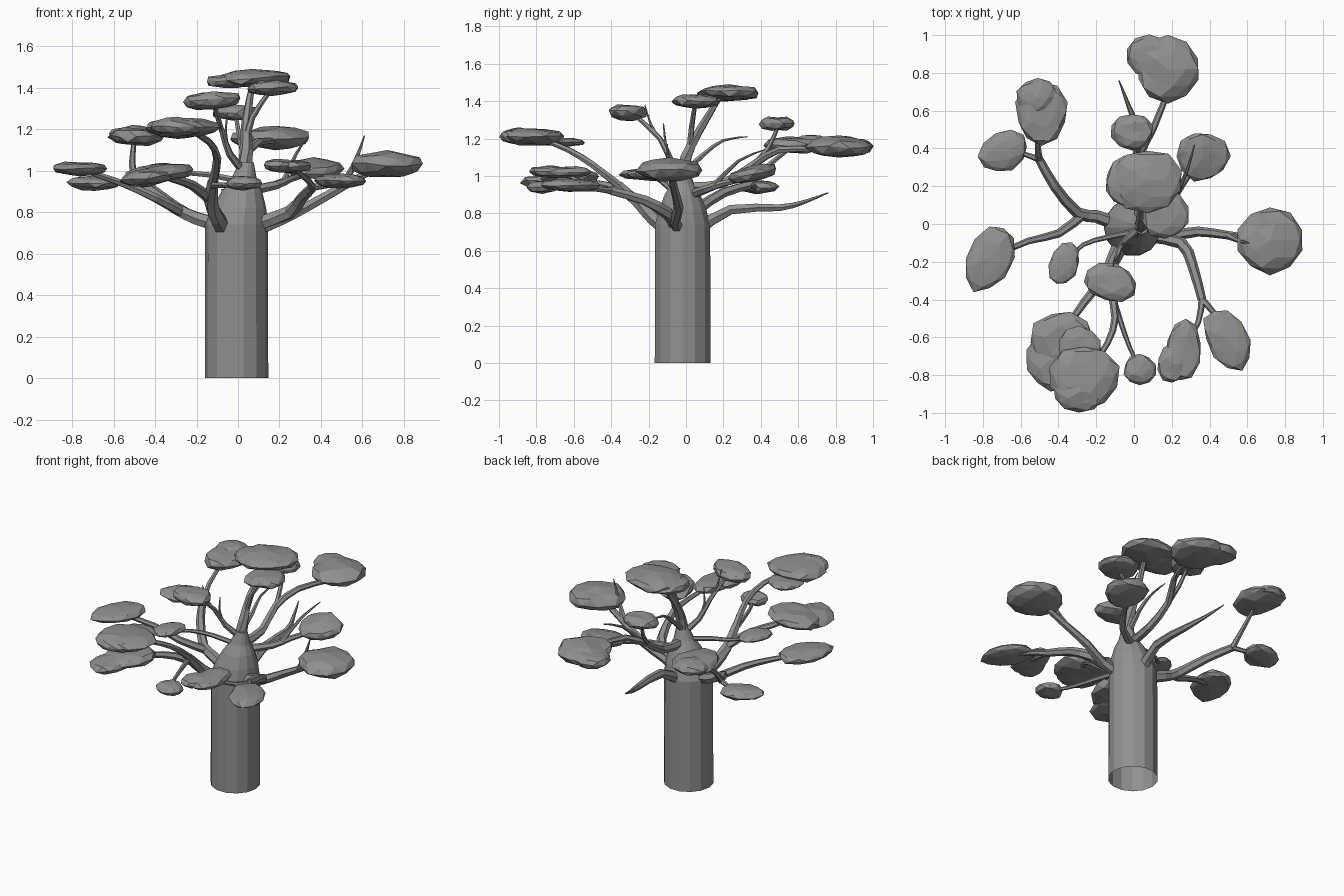
import bpy, bmesh, math, random
from mathutils import Vector, Matrix

cube = bpy.data.objects.get("Cube")
if cube:
    bpy.data.objects.remove(cube, do_unlink=True)
random.seed(4)

GREY = (0.28, 0.28, 0.28, 1)
mat = bpy.data.materials.new("matte grey")
mat.use_nodes = True
mat.diffuse_color = GREY
bsdf = mat.node_tree.nodes["Principled BSDF"]
bsdf.inputs["Base Color"].default_value = GREY
bsdf.inputs["Roughness"].default_value = 0.9


def add_mesh(name, bm):
    mesh = bpy.data.meshes.new(name)
    bm.to_mesh(mesh)
    bm.free()
    mesh.materials.append(mat)
    obj = bpy.data.objects.new(name, mesh)
    bpy.context.collection.objects.link(obj)


def skin_rings(bm, rings):
    for low, high in zip(rings, rings[1:]):
        for i in range(len(low)):
            j = (i + 1) % len(low)
            bm.faces.new((low[i], low[j], high[j], high[i]))


# Trunk: straight bottle tapering into the leader, open underneath
def trunk():
    bm = bmesh.new()
    profile = [(0, .153), (.74, .151), (.82, .13), (.9, .098), (.96, .062), (1.04, .035)]
    rings = []
    for z, r in profile:
        lean = max(0, z - .74) * .16
        rings.append([bm.verts.new((-.007 + lean + r * math.cos(math.tau * i / 14),
                                    -.018 + r * math.sin(math.tau * i / 14), z))
                      for i in range(14)])
    skin_rings(bm, rings)
    bm.faces.new(rings[-1])
    add_mesh("trunk", bm)


# Branch: six-sided tube along a softened path, tapering to its tip
def branch(name, points, r0, r1):
    pts = [Vector(p) for p in points]
    path = []
    for i in range(len(pts) - 1):
        a, b, c, d = pts[max(i - 1, 0)], pts[i], pts[i + 1], pts[min(i + 2, len(pts) - 1)]
        for t in (0, .5):
            path.append(.5 * (2 * b + (c - a) * t + (2 * a - 5 * b + 4 * c - d) * t * t
                              + (3 * b - a - 3 * c + d) * t ** 3))
    path.append(pts[-1])
    bm = bmesh.new()
    rings = []
    for i, p in enumerate(path):
        along = (path[min(i + 1, len(path) - 1)] - path[max(i - 1, 0)]).normalized()
        turn = along.to_track_quat("Z", "Y")
        r = r0 + (r1 - r0) * i / (len(path) - 1)
        rings.append([bm.verts.new(p + turn @ Vector((r * math.cos(k * math.tau / 6),
                                                      r * math.sin(k * math.tau / 6), 0)))
                      for k in range(6)])
    skin_rings(bm, rings)
    bm.faces.new(rings[0][::-1])
    bm.faces.new(rings[-1])
    add_mesh(name, bm)


# Leaf pad: flattened faceted ball with an uneven, lobed rim
def leaf_pad(name, x, y, z, rx, ry, rz, turn=0, tilt=0):
    bm = bmesh.new()
    bmesh.ops.create_icosphere(bm, subdivisions=2, radius=1)
    phase = random.uniform(0, math.tau)
    for v in bm.verts:
        angle = math.atan2(v.co.y, v.co.x)
        rim = 1.03 + .04 * math.sin(3 * angle + phase) + random.uniform(-.05, .05)
        v.co.x *= rim
        v.co.y *= rim
        v.co.z = math.copysign(abs(v.co.z) ** .8, v.co.z) + random.uniform(-.15, .15)
    place = (Matrix.Translation((x, y, z)) @ Matrix.Rotation(math.radians(turn), 4, "Z")
             @ Matrix.Rotation(math.radians(tilt), 4, "Y") @ Matrix.Diagonal((rx, ry, rz, 1)))
    bm.transform(place)
    add_mesh(name, bm)


trunk()

# Left limb and its bare twig
branch("left_limb", [(.09, -.04, .72), (.2, -.06, .76), (.34, -.04, .83), (.5, -.06, .92), (.66, -.08, 1.01)], .035, .018)
branch("left_twig", [(.5, -.06, .92), (.56, -.09, 1.03), (.61, -.1, 1.17)], .022, .003)
# Front left limb with two forks
branch("front_left_limb", [(.08, -.06, .74), (.25, -.1, .8), (.31, -.22, .87), (.36, -.4, .92)], .038, .023)
branch("front_left_fork_inner", [(.36, -.4, .92), (.34, -.52, .95), (.27, -.65, 1.01)], .019, .011)
branch("front_left_fork_outer", [(.36, -.4, .92), (.43, -.48, .93), (.49, -.6, .94)], .019, .011)
# Front limb with three forks
branch("front_limb", [(-.06, -.09, .71), (-.1, -.17, .77), (-.13, -.25, .85), (-.12, -.36, .95)], .045, .027)
branch("front_fork_high", [(-.12, -.36, .95), (-.1, -.5, 1.06), (-.14, -.63, 1.14), (-.24, -.78, 1.2)], .023, .013)
branch("front_fork_low", [(-.12, -.36, .93), (-.07, -.52, .93), (-.02, -.66, .93), (.03, -.76, .94)], .017, .009)
branch("front_fork_right", [(-.13, -.25, .86), (-.22, -.36, .93), (-.31, -.48, .96), (-.38, -.62, .98)], .028, .015)
# Right limb with three forks
branch("right_limb", [(-.09, 0, .74), (-.2, .04, .77), (-.3, .06, .82), (-.42, .2, .91), (-.5, .34, .95)], .038, .023)
branch("right_fork_high", [(-.5, .34, .95), (-.51, .42, 1.04), (-.5, .56, 1.15)], .02, .011)
branch("right_fork_low", [(-.5, .34, .95), (-.58, .37, .94), (-.68, .39, .94)], .017, .01)
branch("right_fork_front", [(-.27, .05, .8), (-.4, -.05, .87), (-.56, -.09, .94), (-.74, -.17, 1)], .027, .013)
# Back limbs
branch("back_low_limb", [(0, .06, .71), (.02, .24, .82), (.01, .5, .83), (-.03, .63, .86), (-.08, .76, .91)], .038, .003)
branch("back_limb", [(.03, .04, .94), (.04, .2, .96), (.03, .36, 1.06), (.1, .5, 1.14), (.18, .7, 1.14)], .03, .015)
branch("back_fork", [(.03, .36, 1.06), (.01, .44, 1.15), (-.01, .49, 1.26)], .016, .01)
branch("back_left_limb", [(.04, .03, .9), (.18, .11, .93), (.25, .2, .96), (.35, .35, .99)], .027, .013)
branch("back_left_twig", [(.22, .15, .95), (.28, .28, 1.08), (.32, .42, 1.14)], .015, .003)
# Leader and its shoots
branch("leader", [(.03, -.02, .96), (.04, .0, 1.1), (.04, .07, 1.24), (.07, .18, 1.42)], .042, .014)
branch("leader_left_shoot", [(.04, .02, 1.14), (.07, .03, 1.26), (.16, .05, 1.39)], .019, .011)
branch("leader_front_shoot", [(.03, -.02, 1.0), (-.04, -.08, 1.08), (-.08, -.14, 1.2), (-.12, -.28, 1.33)], .021, .011)
branch("leader_front_twig", [(-.05, -.09, 1.1), (-.06, -.11, 1.18), (-.05, -.12, 1.28)], .012, .003)
branch("shoot_twig", [(-.08, -.15, 1.21), (-.1, -.19, 1.28), (-.11, -.22, 1.38)], .01, .003)
branch("leader_back_twig", [(.03, 0, 1.03), (.04, .1, 1.12), (.03, .2, 1.19), (.03, .33, 1.21)], .019, .003)
branch("right_small_branch", [(.01, -.04, .95), (-.14, -.07, .98), (-.27, -.11, .99), (-.36, -.2, 1)], .017, .009)

# Leaf pads
leaf_pad("back_pad", .18, .82, 1.155, .165, .175, .055)
leaf_pad("back_pad_lobe", .08, .89, 1.155, .115, .11, .045)
leaf_pad("back_right_pad", -.49, .59, 1.165, .135, .165, .045)
leaf_pad("back_right_pad_lobe", -.51, .67, 1.175, .105, .1, .04)
leaf_pad("right_low_pad", -.69, .385, .94, .13, .1, .034, 25)
leaf_pad("back_small_pad", -.01, .49, 1.28, .11, .095, .038)
leaf_pad("top_pad", .07, .23, 1.445, .185, .165, .04, 0, -3)
leaf_pad("top_pad_lobe", -.05, .22, 1.43, .1, .13, .032)
leaf_pad("top_lower_pad", .165, .05, 1.4, .125, .125, .036)
leaf_pad("back_left_pad", .365, .36, 1.01, .13, .135, .042, 90, -12)
leaf_pad("left_pad", .72, -.085, 1.03, .175, .172, .062)
leaf_pad("right_pad", -.765, -.18, 1.01, .118, .18, .035, -25)
leaf_pad("right_small_pad", -.37, -.21, 1.01, .075, .115, .026, -20)
leaf_pad("front_high_pad", -.125, -.31, 1.34, .14, .1, .042, -15, -4)
leaf_pad("front_right_pad", -.385, -.62, .985, .165, .155, .045, 20, -7)
leaf_pad("front_right_pad_lobe", -.44, -.72, .965, .125, .155, .04, 0, -6)
leaf_pad("front_pad", -.265, -.81, 1.21, .18, .165, .046)
leaf_pad("front_pad_lobe", -.29, -.89, 1.21, .13, .105, .044)
leaf_pad("front_pad_back_lobe", -.29, -.65, 1.18, .11, .11, .024)
leaf_pad("front_small_pad", .03, -.77, .94, .085, .08, .034)
leaf_pad("front_left_inner_pad", .26, -.67, 1.02, .095, .165, .032, -5)
leaf_pad("front_left_inner_lobe", .2, -.74, 1.025, .075, .1, .03)
leaf_pad("front_left_outer_pad", .495, -.61, .95, .108, .17, .034, 25)
